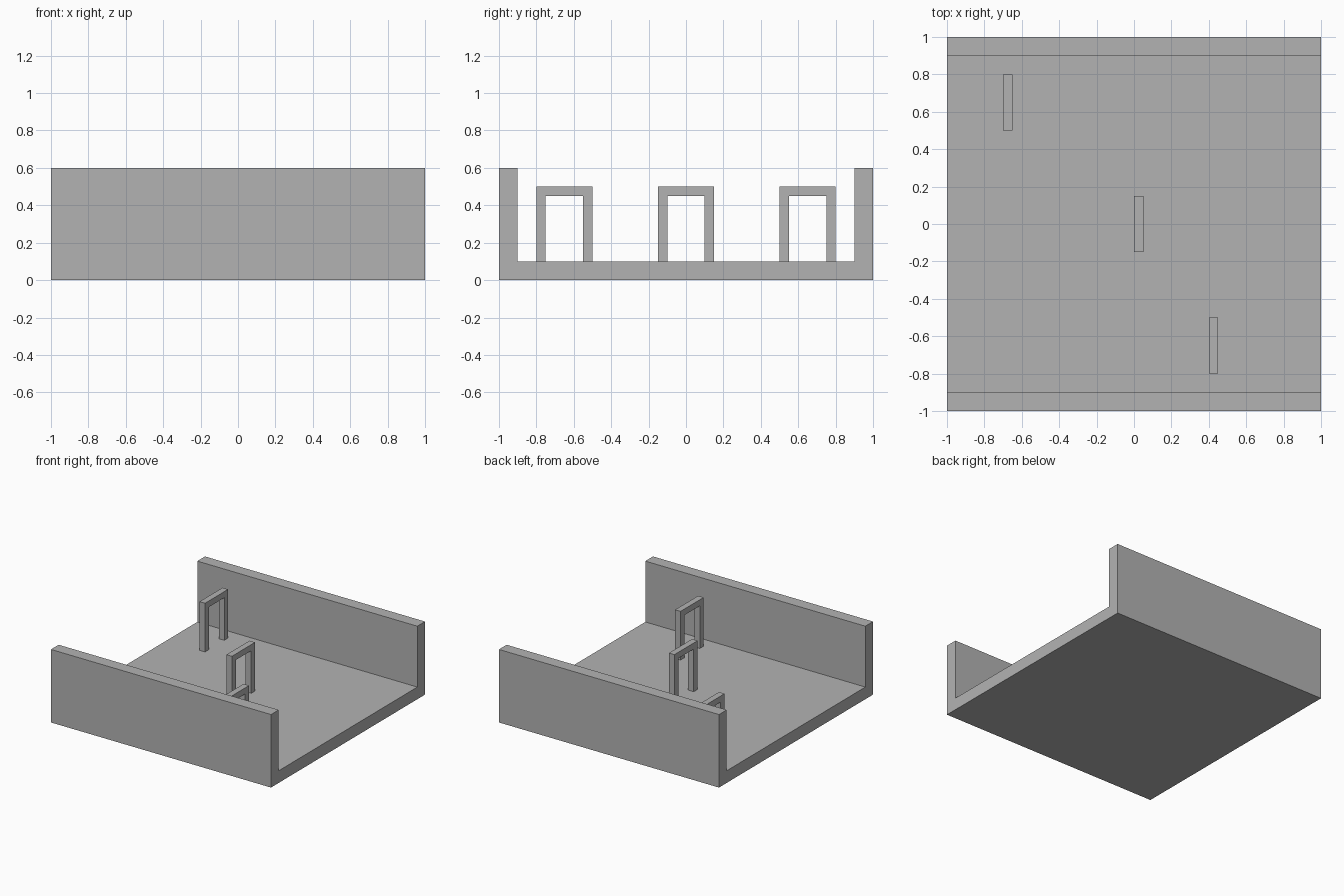
import bpy
import bmesh

cube = bpy.data.objects.get("Cube")
if cube:
    bpy.data.objects.remove(cube, do_unlink=True)

# One plain grey for everything
GREY = (0.45, 0.45, 0.45, 1.0)
grey = bpy.data.materials.new("plain_grey")
grey.use_nodes = True
grey.diffuse_color = GREY
grey.node_tree.nodes["Principled BSDF"].inputs["Base Color"].default_value = GREY


def extrude_profile(name, profile, x0, x1):
    """Sweep a closed (y, z) profile along x from x0 to x1."""
    bm = bmesh.new()
    face = bm.faces.new([bm.verts.new((x0, y, z)) for y, z in profile])
    result = bmesh.ops.extrude_face_region(bm, geom=[face], use_keep_orig=True)
    moved = [g for g in result["geom"] if isinstance(g, bmesh.types.BMVert)]
    bmesh.ops.translate(bm, vec=(x1 - x0, 0, 0), verts=moved)
    bmesh.ops.recalc_face_normals(bm, faces=bm.faces)
    mesh = bpy.data.meshes.new(name)
    bm.to_mesh(mesh)
    bm.free()
    mesh.materials.append(grey)
    obj = bpy.data.objects.new(name, mesh)
    bpy.context.scene.collection.objects.link(obj)
    return obj


def u_profile(centre, half, wall, foot, bend, tip):
    """U outline: bend is the closed outer edge, foot its inner edge, tip the open end."""
    inner = half - wall
    side = [(half, bend), (half, tip), (inner, tip), (inner, foot)]
    mirrored = [(-y, z) for y, z in reversed(side)]
    return [(centre + y, z) for y, z in side + mirrored]


# Floor with front and back walls
FLOOR = 0.1
extrude_profile("floor_and_walls", u_profile(0, 1, 0.1, FLOOR, 0, 0.6), -1, 1)

# Three square hoops standing diagonally across the floor
hoops = {"back_hoop": (-0.7, 0.65), "middle_hoop": (0, 0), "front_hoop": (0.4, -0.65)}
for name, (x, y) in hoops.items():
    extrude_profile(name, u_profile(y, 0.15, 0.05, 0.45, 0.5, FLOOR), x, x + 0.05)
